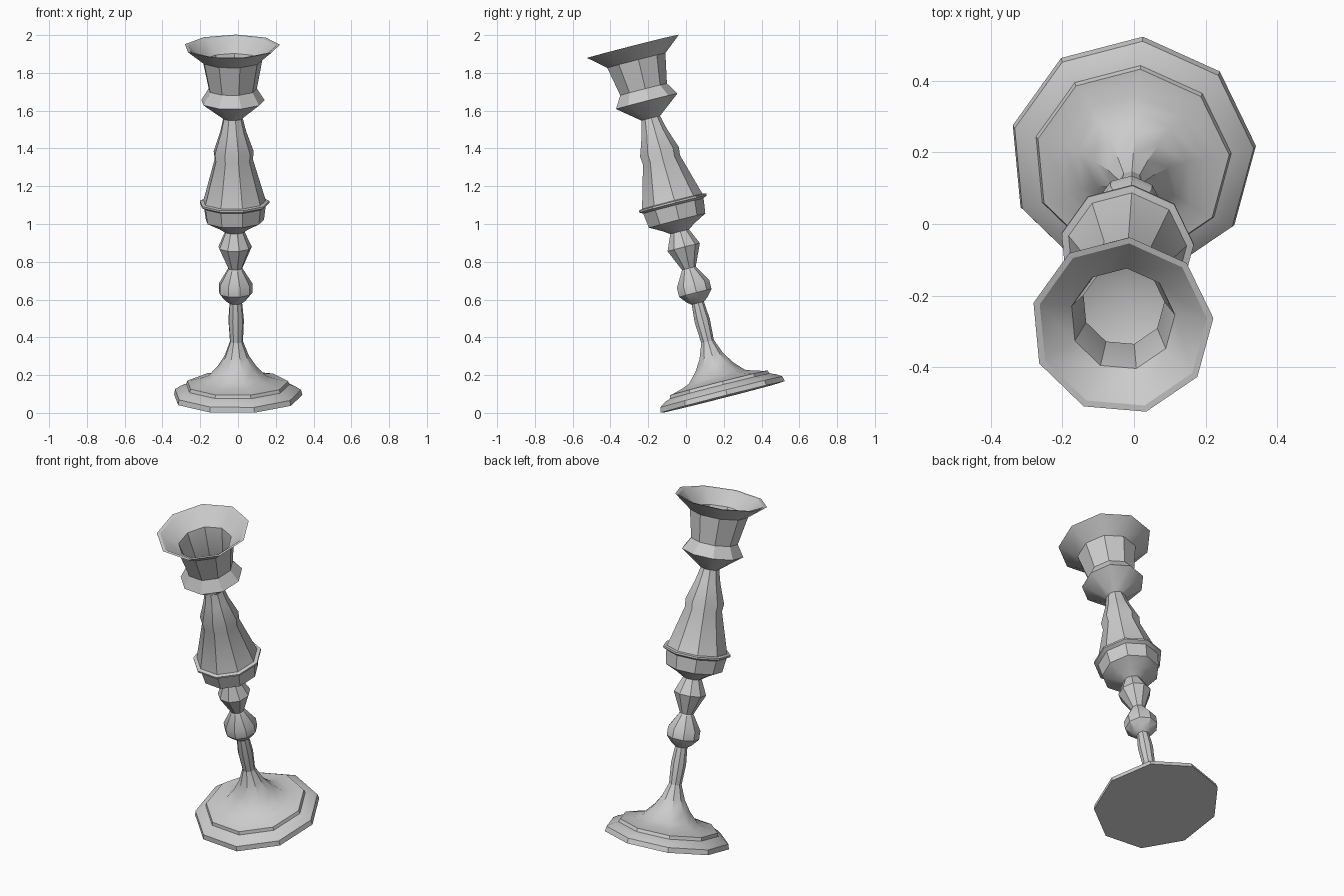
import bpy, bmesh, math
from mathutils import Matrix, Vector

if "Cube" in bpy.data.objects:
    bpy.data.objects.remove(bpy.data.objects["Cube"])

SIDES = 9
PHASE = math.radians(5)
# whole candlestick leans toward the front and slightly to the left
LEAN = (Matrix.Translation((-0.004, 0.189, 0.082))
        @ Matrix.Rotation(math.radians(-0.9), 4, 'Y')
        @ Matrix.Rotation(math.radians(14.3), 4, 'X'))


def turned(name, profile):
    """Lathe a (radius, height) profile with nine sides; radius 0 closes to a point."""
    bm = bmesh.new()
    rings = []
    for r, h in profile:
        if r == 0:
            rings.append([bm.verts.new(LEAN @ Vector((0, 0, h)))] * SIDES)
        else:
            rings.append([bm.verts.new(LEAN @ Vector((
                r * math.cos(PHASE + math.tau * i / SIDES),
                r * math.sin(PHASE + math.tau * i / SIDES), h)))
                for i in range(SIDES)])
    for a, b in zip(rings, rings[1:]):
        for i in range(SIDES):
            j = (i + 1) % SIDES
            bm.faces.new(dict.fromkeys((a[i], a[j], b[j], b[i])))
    mesh = bpy.data.meshes.new(name)
    bm.to_mesh(mesh)
    bm.free()
    ob = bpy.data.objects.new(name, mesh)
    bpy.context.collection.objects.link(ob)
    bpy.ops.object.select_all(action='DESELECT')
    ob.select_set(True)
    bpy.context.view_layer.objects.active = ob
    bpy.ops.object.shade_smooth_by_angle(angle=math.radians(30))
    return ob


# stepped foot with a concave dome
turned("foot", [(0, 0), (.346, 0), (.34, .028), (.31, .048), (.278, .06),
                (.272, .078), (.256, .08), (.2, .095), (.155, .112),
                (.105, .165), (.066, .225), (.035, .305)])

# slim stem with two beads
turned("stem", [(.035, .305), (.042, .42), (.034, .515), (.055, .53),
                (.09, .57), (.09, .62), (.038, .705), (.09, .82), (.052, .905)])

# vase-shaped body with a thin collar
turned("body", [(.052, .905), (.09, .93), (.157, .965), (.168, 1.045),
                (.188, 1.056), (.188, 1.066), (.168, 1.07), (.103, 1.297),
                (.108, 1.34), (.07, 1.45), (.052, 1.525)])

# candle cup with flared drip rim and hollow socket
turned("candle_cup", [(.052, 1.525), (.171, 1.617), (.13, 1.682), (.162, 1.84),
                      (.256, 1.917), (.238, 1.915), (.147, 1.842),
                      (.115, 1.685), (.13, 1.63), (0, 1.58)])
